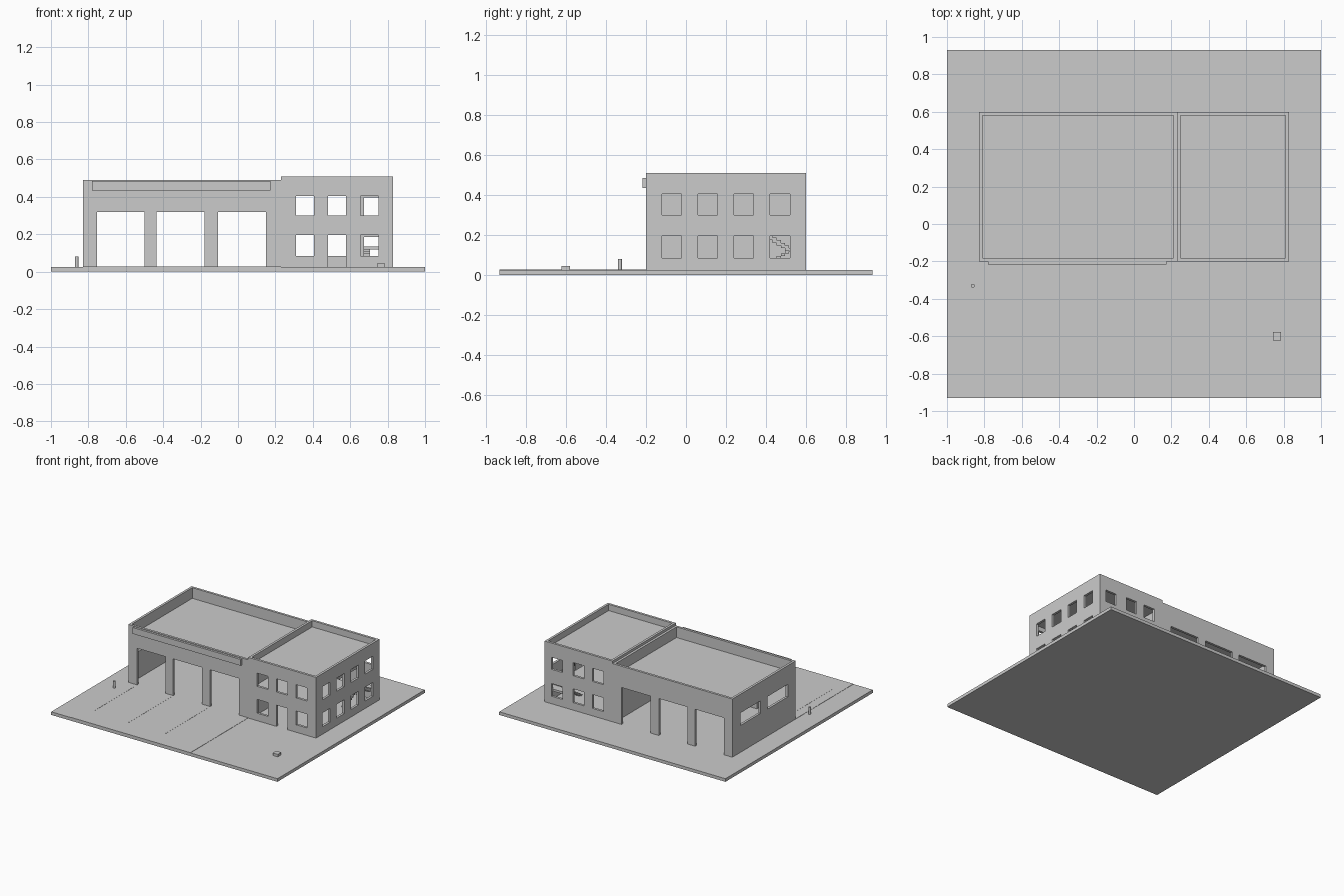
import bpy
import bmesh
from mathutils import Vector

cube = bpy.data.objects.get("Cube")
if cube:
    bpy.data.objects.remove(cube, do_unlink=True)

# One plain colour for everything
grey = bpy.data.materials.new("plain_grey")
grey.use_nodes = True
grey.diffuse_color = (0.6, 0.6, 0.6, 1)
grey.node_tree.nodes["Principled BSDF"].inputs["Base Color"].default_value = (0.6, 0.6, 0.6, 1)


def finish(name, bm):
    bmesh.ops.recalc_face_normals(bm, faces=bm.faces)
    mesh = bpy.data.meshes.new(name)
    bm.to_mesh(mesh)
    bm.free()
    mesh.materials.append(grey)
    obj = bpy.data.objects.new(name, mesh)
    bpy.context.scene.collection.objects.link(obj)
    return obj


def boxes(name, extents):
    """One object made of boxes, each given as (x0, x1, y0, y1, z0, z1)."""
    bm = bmesh.new()
    for x0, x1, y0, y1, z0, z1 in extents:
        size = Vector((x1 - x0, y1 - y0, z1 - z0))
        mid = Vector((x0 + x1, y0 + y1, z0 + z1)) / 2
        verts = bmesh.ops.create_cube(bm, size=1)["verts"]
        for v in verts:
            v.co = v.co * size + mid
    return finish(name, bm)


def wall_ring(name, x0, x1, top, openings):
    """Four walls round a rectangle, with openings cut through them."""
    bm = bmesh.new()
    loops = []
    for inset, z in ((0, GROUND), (0, top), (WALL, top), (WALL, GROUND)):
        a, b, c, d = x0 + inset, x1 - inset, FRONT + inset, BACK - inset
        loops.append([bm.verts.new((x, y, z)) for x, y in ((a, c), (b, c), (b, d), (a, d))])
    for i in range(4):
        lower, upper = loops[i], loops[(i + 1) % 4]
        for j in range(4):
            k = (j + 1) % 4
            bm.faces.new((lower[j], lower[k], upper[k], upper[j]))
    walls = finish(name, bm)
    cutter = boxes(name + "_cutter", openings)
    cutter.hide_render = True
    mod = walls.modifiers.new("openings", "BOOLEAN")
    mod.operation = "DIFFERENCE"
    mod.solver = "EXACT"
    mod.object = cutter
    bpy.context.view_layer.update()
    graph = bpy.context.evaluated_depsgraph_get()
    cut_mesh = bpy.data.meshes.new_from_object(walls.evaluated_get(graph))
    walls.modifiers.clear()
    walls.data = cut_mesh
    bpy.data.objects.remove(cutter, do_unlink=True)
    return walls


GROUND, FRONT, BACK, WALL = 0.025, -0.2, 0.6, 0.019
LEFT, MIDDLE, RIGHT = -0.83, 0.23, 0.83
front_cut = (FRONT - 0.03, FRONT + 0.04)
back_cut = (BACK - 0.04, BACK + 0.03)

# Site slab, driveway and lane lines
boxes("site_slab", [(-1, 1, -0.93, 0.93, 0, GROUND)])
boxes("driveway", [(LEFT, MIDDLE, -0.93, FRONT, GROUND - 0.005, GROUND + 0.002)])
bays = [(-0.755, -0.5), (-0.435, -0.18), (-0.108, 0.15)]
boxes("lane_lines", [(a - 0.004, a + 0.004, -0.76, -0.23, GROUND, GROUND + 0.003)
                     for a, b in bays])

# Garage: drive-through bays front and back, two wide side windows
garage_cuts = [(a, b, *side, 0.01, 0.32) for a, b in bays for side in (front_cut, back_cut)]
garage_cuts += [(LEFT - 0.03, LEFT + 0.04, y, y + 0.255, 0.24, 0.34) for y in (-0.1, 0.245)]
wall_ring("garage_walls", LEFT, MIDDLE, 0.49, garage_cuts)
boxes("garage_roof", [(LEFT + WALL, MIDDLE - WALL, FRONT + WALL, BACK - WALL, 0.385, 0.405)])
boxes("front_sign_panel", [(-0.78, 0.175, FRONT - 0.017, FRONT, 0.435, 0.485)])

# Office: two rows of windows on three sides and a front door
office_cuts = []
for low, high in ((0.085, 0.195), (0.3, 0.405)):
    for x in (0.31, 0.48, 0.655):
        is_door = x == 0.48 and low < 0.2
        office_cuts.append((x, x + 0.097, *front_cut, 0.01 if is_door else low, high))
        shift = 0.018 if x > 0.6 else 0
        office_cuts.append((x + shift, x + 0.097 + shift, *back_cut, low, high - shift / 2))
    for i in range(4):
        y = -0.12 + 0.18 * i
        office_cuts.append((RIGHT - 0.04, RIGHT + 0.03, y, y + 0.098, low, high))
wall_ring("office_walls", MIDDLE, RIGHT, 0.51, office_cuts)
inner = (MIDDLE + WALL, RIGHT - WALL)
boxes("office_roof", [(*inner, FRONT + WALL, BACK - WALL, 0.44, 0.46)])

# Upper floor, left open above the staircase
boxes("upper_floor", [(*inner, FRONT + WALL, 0.3, 0.245, 0.265),
                      (inner[0], 0.66, 0.3, BACK - WALL, 0.245, 0.265)])

# Staircase: two opposite flights joined by a landing
steps, run, rise, landing = 9, 0.021, 0.013, 0.135
flights = []
for i in range(steps):
    y = 0.515 - run * (i + 1)
    z = landing - rise * (i + 1)
    flights.append((0.67, 0.705, y, y + run, max(z - rise, GROUND - 0.01), max(z, GROUND)))
    z = landing + rise * (i + 1)
    flights.append((0.755, inner[1], y, y + run, z - 2 * rise, z))
boxes("stair_flights", flights)
boxes("stair_landing", [(0.67, inner[1], 0.515, BACK - WALL, 0.118, landing)])

# Small post and box on the forecourt
bm = bmesh.new()
bmesh.ops.create_cone(bm, cap_ends=True, segments=12, radius1=0.01, radius2=0.01, depth=0.055)
bmesh.ops.translate(bm, verts=bm.verts, vec=(-0.862, -0.33, GROUND + 0.0275))
finish("forecourt_post", bm)
boxes("forecourt_box", [(0.743, 0.787, -0.622, -0.578, GROUND, 0.045)])
